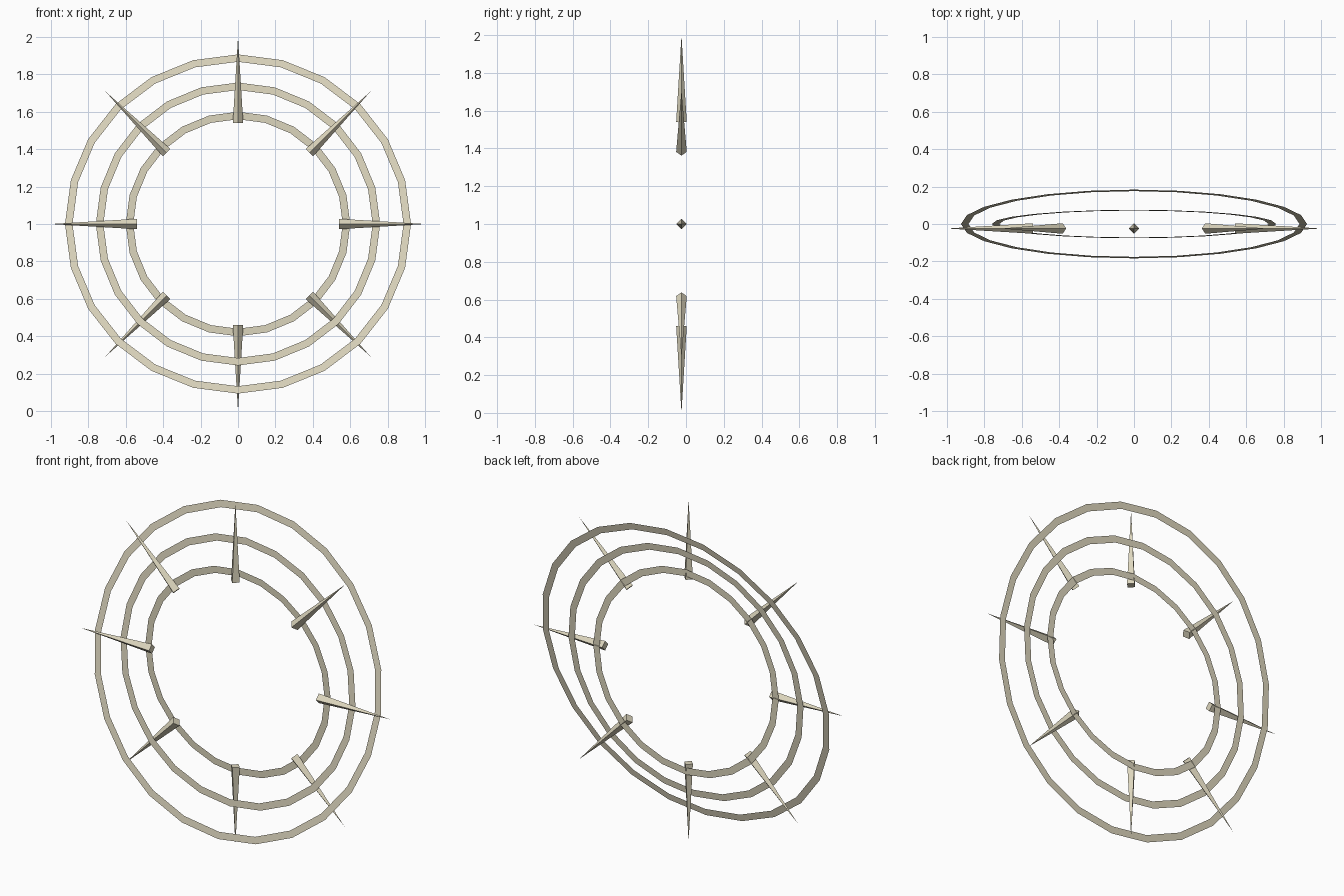
import bpy, bmesh, math
from mathutils import Matrix, Vector

if "Cube" in bpy.data.objects:
    bpy.data.objects.remove(bpy.data.objects["Cube"])

SEG = 24
CENTRE = Vector((0, 0, 1))

mat = bpy.data.materials.new("bone")
mat.diffuse_color = (0.72, 0.67, 0.51, 1)
mat.use_nodes = True
mat.node_tree.nodes["Principled BSDF"].inputs["Base Color"].default_value = mat.diffuse_color


def finish(name, bm):
    me = bpy.data.meshes.new(name)
    bm.to_mesh(me)
    bm.free()
    me.materials.append(mat)
    ob = bpy.data.objects.new(name, me)
    ob.location = CENTRE
    bpy.context.collection.objects.link(ob)
    return ob


# Flat, paper-thin ring facing the front, leaning back by tilt
def ring(name, r_in, r_out, tilt):
    bm = bmesh.new()
    loops = []
    for r in (r_in, r_out):
        loops.append([bm.verts.new((r * math.cos(a), 0, r * math.sin(a)))
                      for a in (2 * math.pi * i / SEG for i in range(SEG))])
    inner, outer = loops
    for i in range(SEG):
        j = (i + 1) % SEG
        bm.faces.new((inner[i], outer[i], outer[j], inner[j]))
    ob = finish(name, bm)
    ob.rotation_euler.x = -tilt


# Four-sided spike pointing outwards, edge turned to the front
def spike(name, angle, r_base=0.54, r_tip=1.0, half=0.028):
    bm = bmesh.new()
    base = [bm.verts.new(p) for p in
            ((half, 0, r_base), (0, half, r_base), (-half, 0, r_base), (0, -half, r_base))]
    tip = bm.verts.new((0, 0, r_tip))
    bm.faces.new(base[::-1])
    for i in range(4):
        bm.faces.new((base[i], base[(i + 1) % 4], tip))
    bm.transform(Matrix.Translation((0, -0.024, 0)) @ Matrix.Rotation(angle, 4, 'Y'))
    finish(name, bm)


# Three concentric rings, each leaning further back
ring("inner_ring", 0.56, 0.60, 0.0)
ring("middle_ring", 0.72, 0.76, 0.1)
ring("outer_ring", 0.885, 0.925, 0.2)

# Eight radial spikes
for k in range(8):
    spike(f"spike_{k + 1}", k * math.pi / 4)
